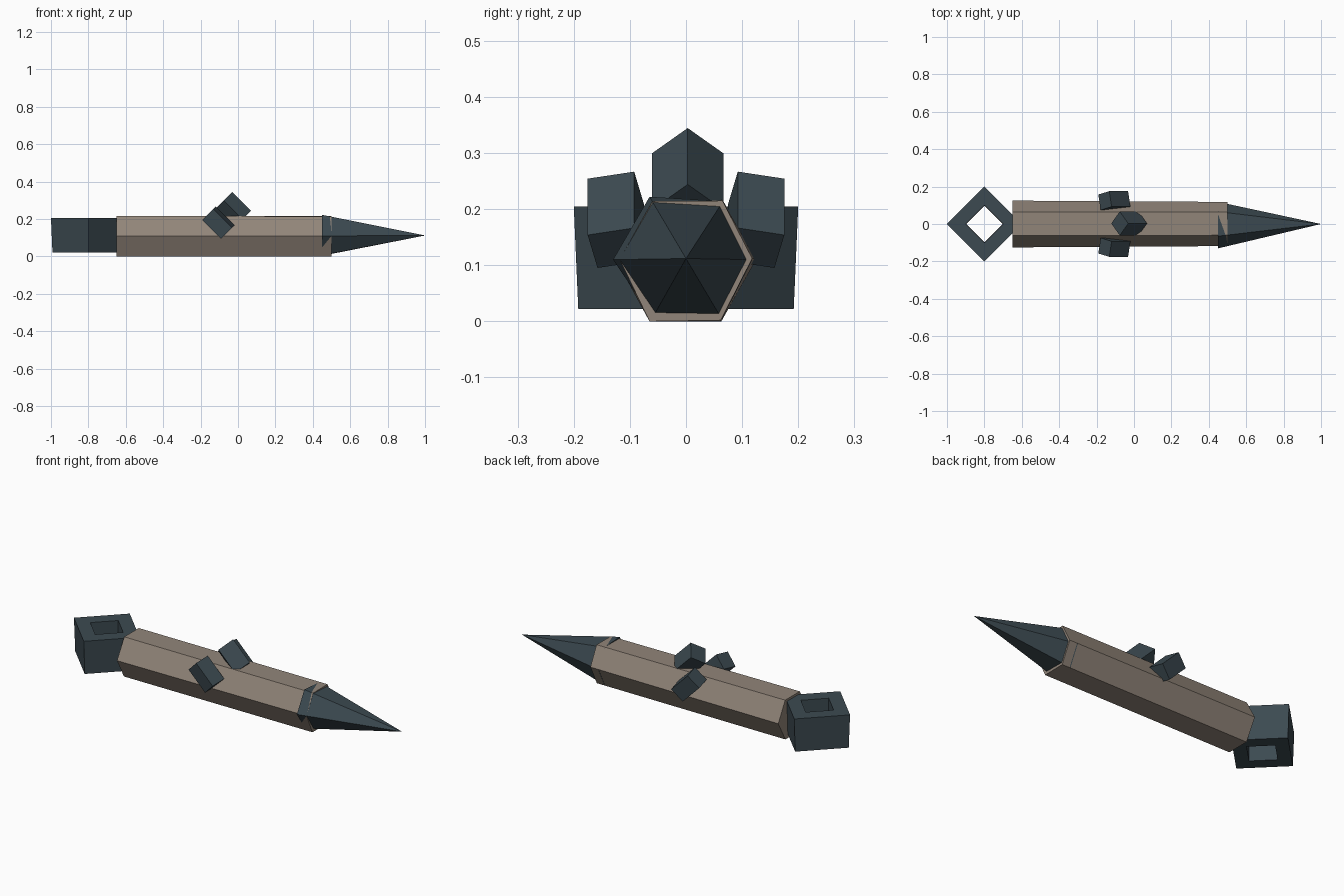
import bpy, bmesh, math
from mathutils import Vector

if "Cube" in bpy.data.objects:
    bpy.data.objects.remove(bpy.data.objects["Cube"])


def material(name, rgb):
    m = bpy.data.materials.new(name)
    m.diffuse_color = (*rgb, 1)
    m.use_nodes = True
    m.node_tree.nodes["Principled BSDF"].inputs["Base Color"].default_value = m.diffuse_color
    return m


STONE = material("warm grey", (0.285, 0.235, 0.192))
DARK = material("dark slate", (0.045, 0.068, 0.082))


def build(name, verts, faces, mat):
    bm = bmesh.new()
    vs = [bm.verts.new(v) for v in verts]
    for f in faces:
        bm.faces.new([vs[i] for i in f])
    bmesh.ops.recalc_face_normals(bm, faces=bm.faces)
    me = bpy.data.meshes.new(name)
    bm.to_mesh(me)
    bm.free()
    me.materials.append(mat)
    ob = bpy.data.objects.new(name, me)
    bpy.context.collection.objects.link(ob)
    return ob


def loft(name, a, b, mat):
    """Closed prism between two matching loops."""
    n = len(a)
    faces = [(i, (i + 1) % n, n + (i + 1) % n, n + i) for i in range(n)]
    faces += [tuple(range(n)), tuple(range(n, 2 * n))]
    return build(name, list(a) + list(b), faces, mat)


# Shaft: slightly tapered six-sided bar
back = [(0.125, 0.11), (0.065, 0.217), (-0.062, 0.217),
        (-0.125, 0.11), (-0.065, 0.0), (0.063, 0.0)]
front = [(0.118, 0.112), (0.065, 0.215), (-0.06, 0.214),
         (-0.118, 0.11), (-0.065, 0.0), (0.062, 0.002)]
loft("shaft", [(-0.65, y, z) for y, z in back],
     [(0.5, y, z) for y, z in front], STONE)

# Pointed tip: uneven six-sided cone overlapping the shaft end
base = [(0.118, 0.11), (0.066, 0.214), (-0.065, 0.222),
        (-0.13, 0.11), (-0.06, 0.006), (0.064, 0.004)]
build("tip", [(0.45, y, z) for y, z in base] + [(1.0, 0.0, 0.112)],
      [(i, (i + 1) % 6, 6) for i in range(6)] + [tuple(range(6))], DARK)


# Tail ring: square frame turned to a diamond, open through the middle
def diamond(r, z):
    return [(-0.8 + r * math.cos(i * math.pi / 2),
             r * math.sin(i * math.pi / 2), z) for i in range(4)]


loops = [diamond(0.2, 0.205), diamond(0.1, 0.205),
         diamond(0.097, 0.022), diamond(0.192, 0.022)]
ring_faces = [(4 * k + i, 4 * k + (i + 1) % 4,
               4 * ((k + 1) % 4) + (i + 1) % 4, 4 * ((k + 1) % 4) + i)
              for k in range(4) for i in range(4)]
build("tail_ring", [v for l in loops for v in l], ring_faces, DARK)


# Studs: square blocks leaning 45 degrees
def stud(name, centre, turn, r=0.064, half=0.071):
    axis = Vector((1, 0, -1)).normalized()
    u, w = Vector((0, 1, 0)), Vector((1, 0, 1)).normalized()
    ring = [u * r * math.cos(turn + i * math.pi / 2) +
            w * r * math.sin(turn + i * math.pi / 2) for i in range(4)]
    c = Vector(centre)
    loft(name, [c - axis * half + v for v in ring],
         [c + axis * half + v for v in ring], DARK)


stud("top_stud", (-0.026, 0.003, 0.249), 0)
for side, label in ((-1, "front"), (1, "back")):
    stud(label + "_stud", (-0.105, side * 0.125, 0.181),
         -side * math.radians(57), r=0.06)
